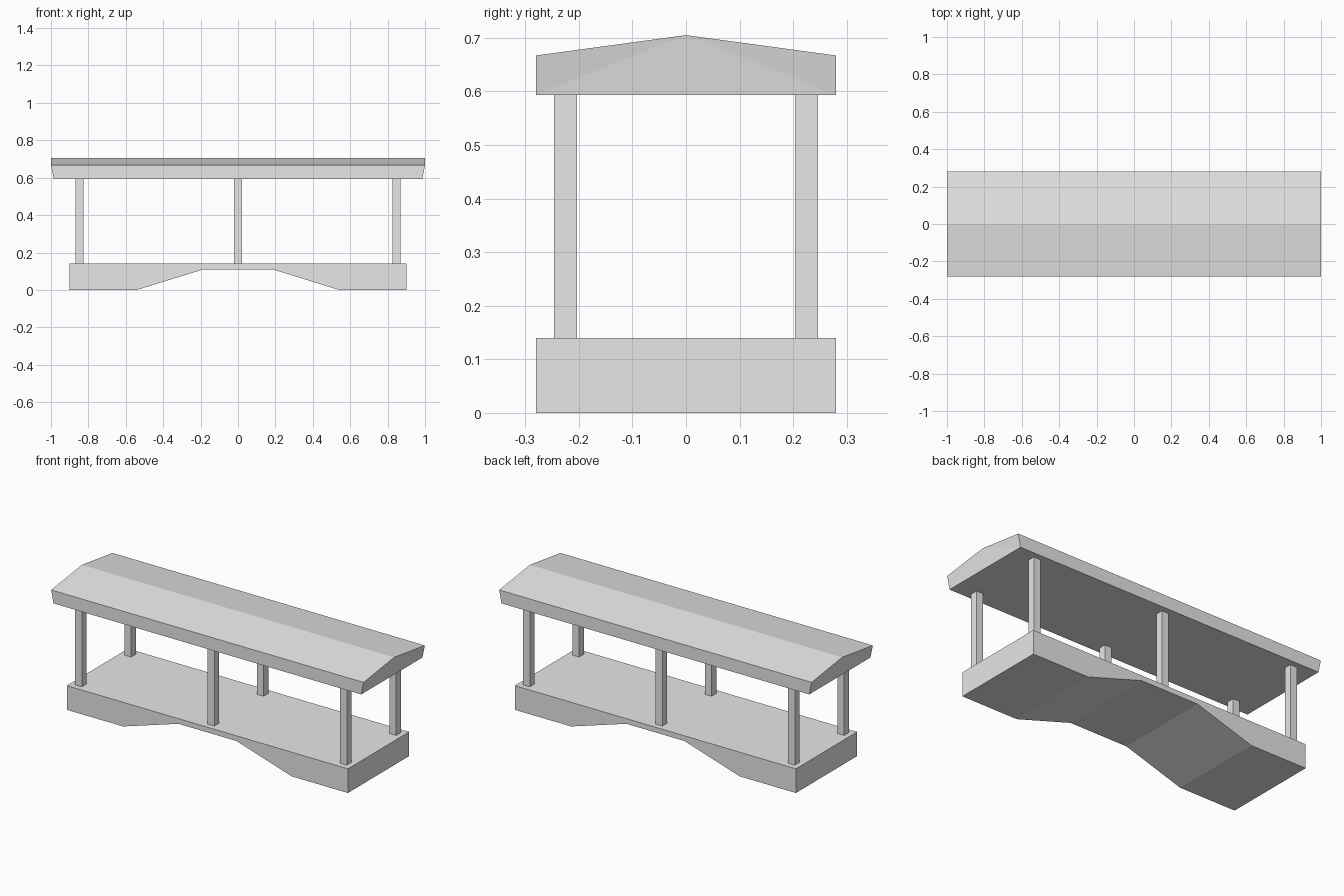
import bpy
import bmesh

cube = bpy.data.objects.get("Cube")
if cube:
    bpy.data.objects.remove(cube, do_unlink=True)

# One plain grey for everything
GREY = (0.8, 0.8, 0.8, 1.0)
grey = bpy.data.materials.new("light grey")
grey.use_nodes = True
grey.diffuse_color = GREY
grey.node_tree.nodes["Principled BSDF"].inputs["Base Color"].default_value = GREY

HALF_DEPTH = 0.28
DECK_TOP = 0.14
ROOF_BOTTOM = 0.593


def finish(name, bm):
    bmesh.ops.recalc_face_normals(bm, faces=bm.faces)
    mesh = bpy.data.meshes.new(name)
    bm.to_mesh(mesh)
    bm.free()
    mesh.materials.append(grey)
    obj = bpy.data.objects.new(name, mesh)
    bpy.context.collection.objects.link(obj)
    return obj


def loft(name, front, back, split_caps=False):
    """Join two matching outlines with side faces and close both ends."""
    bm = bmesh.new()
    rings = [[bm.verts.new(p) for p in ring] for ring in (front, back)]
    a, b = rings
    n = len(a)
    for i in range(n):
        j = (i + 1) % n
        bm.faces.new((a[i], a[j], b[j], b[i]))
    for ring in rings:
        if split_caps:
            # Gable: central triangle plus one leaning triangle per eave
            left, right, eave_r, ridge, eave_l = ring
            for tri in ((left, right, ridge), (right, eave_r, ridge), (left, ridge, eave_l)):
                bm.faces.new(tri)
        else:
            bm.faces.new(ring)
    return finish(name, bm)


# Deck with a shallow angular arch cut into its underside
half = [(0.185, 0.11), (0.54, 0), (0.9, 0), (0.9, DECK_TOP)]
outline = half + [(-x, z) for x, z in reversed(half)]
loft("bridge_deck",
     [(x, -HALF_DEPTH, z) for x, z in outline],
     [(x, HALF_DEPTH, z) for x, z in outline])

# Low pitched roof whose ends lean out towards the eaves
gable = [(0.985, -HALF_DEPTH, ROOF_BOTTOM), (0.985, HALF_DEPTH, ROOF_BOTTOM),
         (1, HALF_DEPTH, 0.667), (1, 0, 0.705), (1, -HALF_DEPTH, 0.667)]
loft("roof", gable, [(-x, y, z) for x, y, z in gable], split_caps=True)

# Six square posts
for x, place in ((-0.848, "right"), (0, "middle"), (0.848, "left")):
    for y, side in ((-0.225, "front"), (0.225, "back")):
        bm = bmesh.new()
        bmesh.ops.create_cube(bm, size=1)
        bmesh.ops.scale(bm, vec=(0.043, 0.043, ROOF_BOTTOM - DECK_TOP), verts=bm.verts)
        post = finish(f"{side}_{place}_post", bm)
        post.location = (x, y, (ROOF_BOTTOM + DECK_TOP) / 2)
